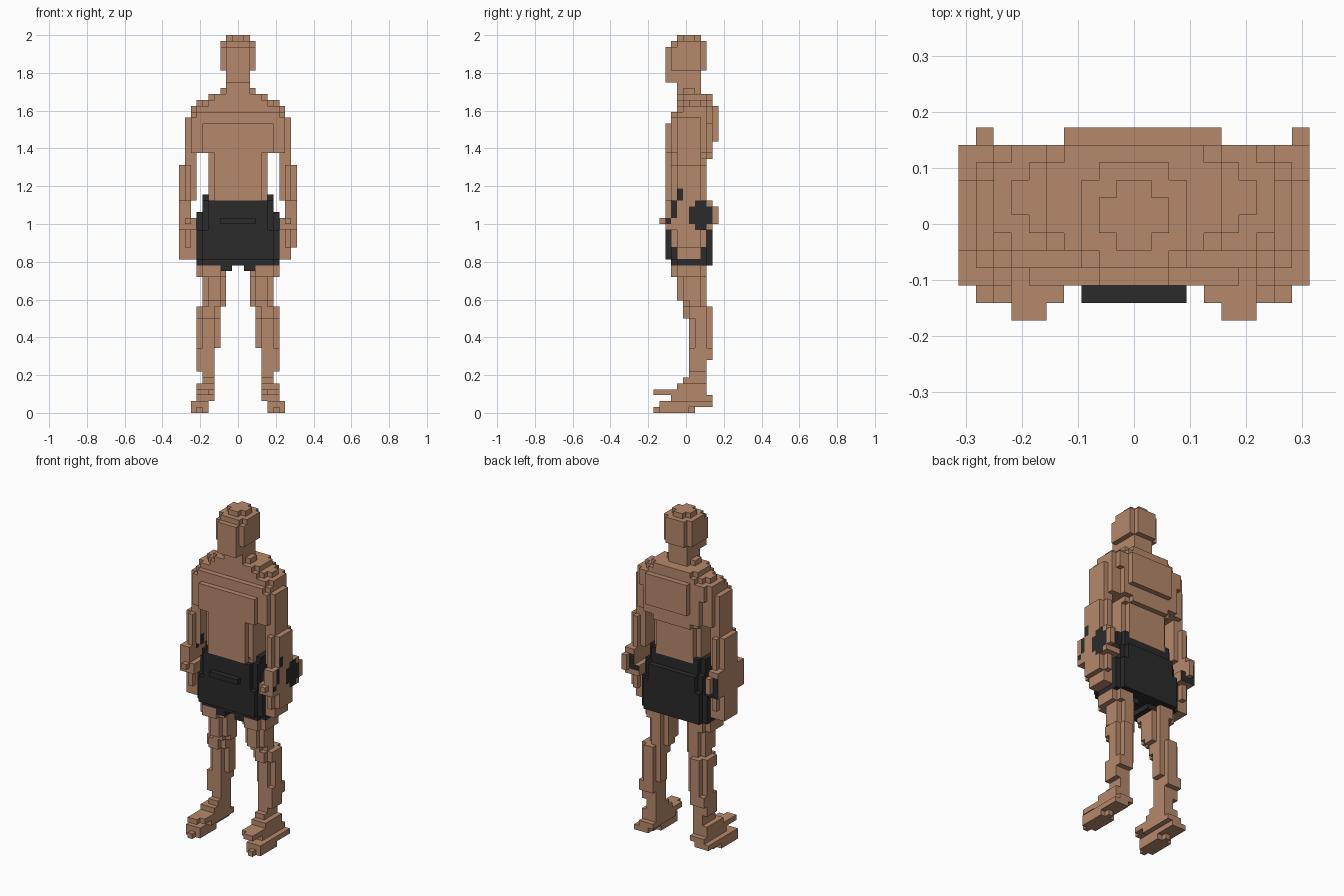
import bpy, bmesh

if "Cube" in bpy.data.objects:
    bpy.data.objects.remove(bpy.data.objects["Cube"], do_unlink=True)

V = 2 / 64          # edge of one block
MID = 5.5           # depth is counted in blocks from the front, 0 to 11


def material(name, rgb):
    m = bpy.data.materials.new(name)
    m.use_nodes = True
    m.diffuse_color = (*rgb, 1)
    m.node_tree.nodes["Principled BSDF"].inputs["Base Color"].default_value = (*rgb, 1)
    return m


SKIN = material("tan skin", (0.47, 0.25, 0.146))
DARK = material("charcoal cloth", (0.024, 0.024, 0.024))


def fill(slabs, side):
    """Blocks of slabs (z0, z1, x0, x1, y0, y1, corner steps); side -1 mirrors x."""
    cells = set()
    for z0, z1, x0, x1, y0, y1, cut in slabs:
        for x in range(x0, x1):
            for y in range(y0, y1):
                if min(x - x0, x1 - 1 - x) + min(y - y0, y1 - 1 - y) >= cut:
                    for z in range(z0, z1):
                        cells.add((x if side > 0 else -1 - x, y, z))
    return cells


def build(name, slabs, mats, side=1, rule=None):
    """Skin the outside of the filled blocks and merge flat areas."""
    cells = fill(slabs, side)
    bm = bmesh.new()
    for c in cells:
        for axis in range(3):
            for s in (-1, 1):
                n = [0, 0, 0]
                n[axis] = s
                if tuple(a + b for a, b in zip(c, n)) in cells:
                    continue
                u, w = (axis + 1) % 3, (axis + 2) % 3
                corners = []
                for a, b in ((0, 0), (1, 0), (1, 1), (0, 1))[::s]:
                    p = list(c)
                    p[axis] += (s > 0)
                    p[u] += a
                    p[w] += b
                    corners.append(bm.verts.new((p[0] * V, (p[1] - MID) * V, p[2] * V)))
                f = bm.faces.new(corners)
                if rule and rule(c, n):
                    f.material_index = 1
    bmesh.ops.remove_doubles(bm, verts=bm.verts, dist=V * 0.01)
    bmesh.ops.dissolve_limit(bm, angle_limit=0.01, verts=bm.verts, edges=bm.edges,
                             delimit={'MATERIAL', 'NORMAL'})
    me = bpy.data.meshes.new(name)
    bm.to_mesh(me)
    bm.free()
    for m in mats:
        me.materials.append(m)
    bpy.context.collection.objects.link(bpy.data.objects.new(name, me))


# Head with chin and neck
build("head", [
    (63, 64, -2, 2, 4, 8, 1),
    (62, 63, -3, 3, 3, 9, 1),
    (58, 62, -3, 3, 2, 9, 1),
    (56, 58, -2, 2, 2, 8, 0),
    (55, 56, -2, 2, 4, 8, 0),
], [SKIN])

# Torso: sloping shoulders, broad back, narrow waist
build("torso", [
    (54, 55, -3, 3, 4, 8, 1),
    (53, 54, -5, 5, 4, 10, 1),
    (52, 53, -7, 7, 4, 10, 2),
    (51, 52, -8, 8, 4, 10, 1),
    (49, 51, -8, 8, 3, 10, 1),
    (44, 49, -7, 7, 2, 10, 1),
    (46, 52, -4, 5, 6, 11, 0),
    (43, 44, -5, 5, 2, 10, 1),
    (36, 43, -5, 5, 2, 9, 1),
], [SKIN])

# Shorts: raised waist at the hips, belt fold, body and leg hems
build("shorts", [
    (36, 37, -6, -3, 3, 9, 1),
    (36, 37, 3, 6, 3, 9, 1),
    (34, 36, -6, 6, 2, 9, 1),
    (31, 34, -7, 7, 2, 10, 2),
    (32, 33, -3, 3, 1, 3, 0),
    (26, 31, -7, 7, 2, 10, 1),
    (25, 26, -7, 7, 3, 10, 1),
    (24, 25, -3, -1, 3, 8, 0),
    (24, 25, 1, 3, 3, 8, 0),
], [DARK])

ARM = [
    (50, 51, 6, 8, 4, 9, 0),
    (44, 50, 6, 9, 3, 9, 1),
    (42, 44, 7, 9, 3, 9, 1),
    (36, 42, 7, 10, 3, 9, 1),
    (33, 36, 8, 10, 2, 10, 0),
    (31, 33, 7, 10, 2, 10, 0),
    (28, 31, 7, 10, 3, 9, 1),
    (26, 28, 7, 9, 3, 9, 1),
    (32, 33, 8, 9, 1, 3, 0),     # thumb
]
LEFT_HAND = [(32, 35, 9, 10, 9, 11, 0)]
RIGHT_HAND = [(32, 35, 8, 9, 9, 11, 0), (26, 28, 8, 10, 4, 8, 0)]
LEG = [
    (23, 25, 2, 7, 3, 9, 1),
    (19, 23, 2, 6, 4, 9, 1),
    (18, 19, 2, 6, 5, 9, 1),
    (16, 18, 3, 7, 5, 10, 1),
    (11, 16, 3, 7, 6, 10, 1),
    (9, 11, 4, 7, 6, 10, 0),
    (7, 9, 4, 7, 6, 9, 0),
    (6, 7, 4, 6, 6, 9, 0),
    (5, 6, 4, 6, 5, 9, 0),
]
FOOT = [
    (4, 5, 4, 7, 4, 9, 0),
    (3, 4, 5, 7, 0, 1, 0),
    (3, 4, 4, 7, 1, 9, 0),
    (2, 3, 4, 7, 3, 10, 0),
    (1, 2, 5, 8, 1, 10, 0),
    (0, 1, 5, 8, 0, 7, 1),
]


def left_marks(c, n):
    """Round mark on the outside of the wrist, two flecks towards the front."""
    x, y, z = c
    corner = y in (6, 9) and z in (31, 35)
    wrist = 31 <= z < 36 and 6 <= y < 10 and not corner and (n[0] > 0 or n[1] > 0)
    flecks = n[0] > 0 and ((y == 2 and z == 32) or (y == 3 and 33 <= z < 36)
                           or (y == 4 and 36 <= z < 38))
    return wrist or flecks


def right_marks(c, n):
    """Mark on the back of the wrist and a fleck on the inner forearm."""
    x, y, z = c
    wrist = 31 <= z < 35 and y < 10 and n[1] > 0
    fleck = n[0] > 0 and y == 4 and 35 <= z < 38
    return wrist or fleck


for side, label, hand, rule in ((1, "left", LEFT_HAND, left_marks),
                                (-1, "right", RIGHT_HAND, right_marks)):
    build(label + "_arm", ARM + hand, [SKIN, DARK], side, rule)
    build(label + "_leg", LEG, [SKIN], side)
    build(label + "_foot", FOOT, [SKIN], side)
